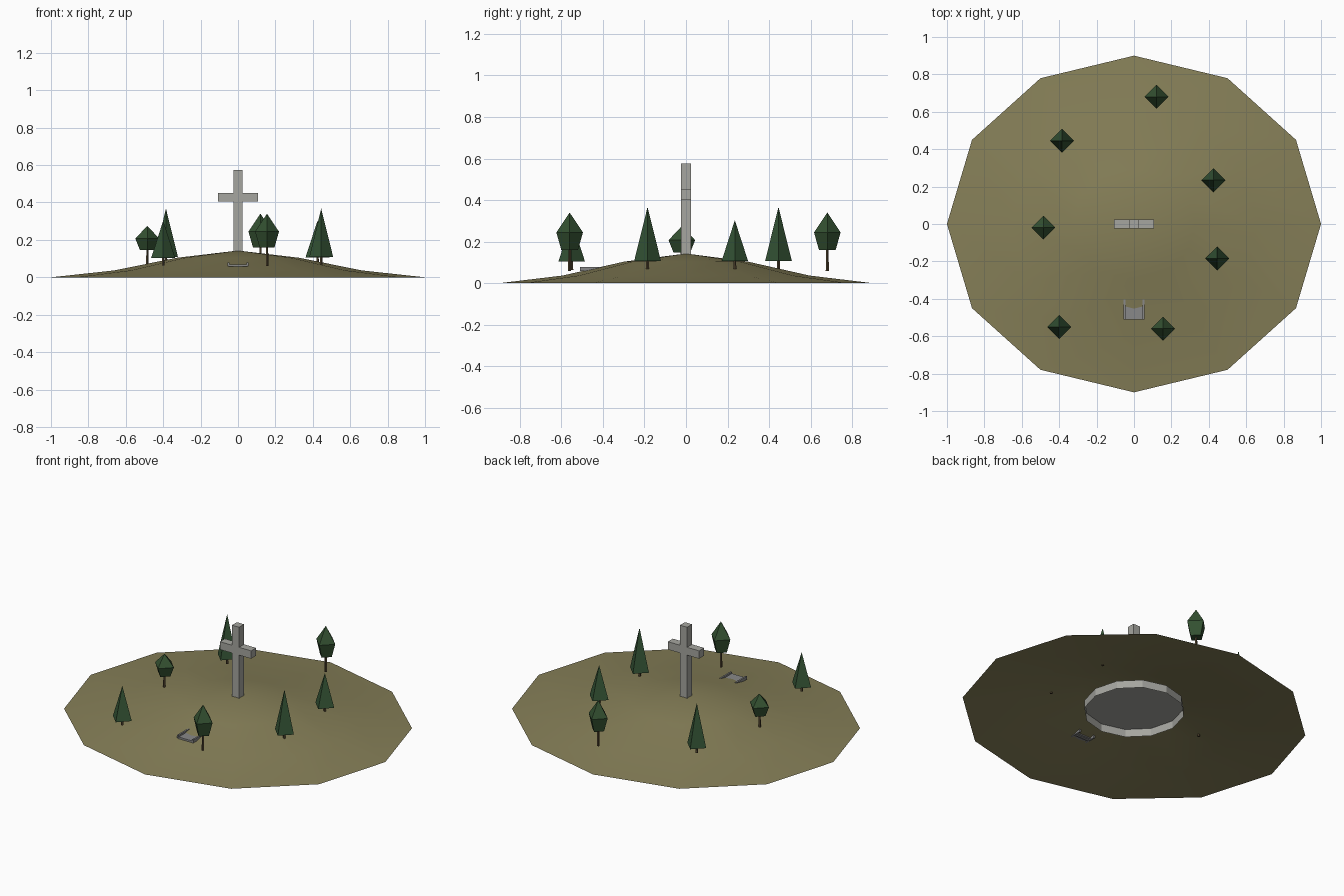
import bpy, bmesh
from math import cos, sin, tau

cube = bpy.data.objects.get("Cube")
if cube:
    bpy.data.objects.remove(cube, do_unlink=True)


def material(name, *rgb):
    m = bpy.data.materials.new(name)
    m.use_nodes = True
    m.diffuse_color = (*rgb, 1)
    bsdf = next(n for n in m.node_tree.nodes if n.type == 'BSDF_PRINCIPLED')
    bsdf.inputs["Base Color"].default_value = (*rgb, 1)
    return m


GRASS = material("dry_grass", 0.24, 0.215, 0.098)
STONE = material("pale_stone", 0.38, 0.38, 0.35)
GREY = material("weathered_grey", 0.25, 0.25, 0.25)
PINE = material("pine_green", 0.034, 0.086, 0.035)
LEAF = material("leaf_green", 0.034, 0.082, 0.031)
BARK = material("bark_brown", 0.10, 0.07, 0.035)


def finish(name, bm, mat, smooth=False):
    me = bpy.data.meshes.new(name)
    bm.to_mesh(me)
    bm.free()
    me.materials.append(mat)
    for p in me.polygons:
        p.use_smooth = smooth
    ob = bpy.data.objects.new(name, me)
    bpy.context.collection.objects.link(ob)
    return ob


def lathe(name, profile, sides, mat, at=(0, 0), squash=1, cap=True, smooth=False):
    """Stack rings of (radius, z) from bottom to top; radius 0 is a tip."""
    bm = bmesh.new()
    rings = []
    for r, z in profile:
        count = sides if r else 1
        rings.append([bm.verts.new((at[0] + r * cos(tau * i / sides),
                                    at[1] + r * squash * sin(tau * i / sides), z))
                      for i in range(count)])
    for a, b in zip(rings, rings[1:]):
        for i in range(sides):
            j = (i + 1) % sides
            if len(b) == 1:
                bm.faces.new((a[i], a[j], b[0]))
            else:
                bm.faces.new((a[i], a[j], b[j], b[i]))
    if cap:
        bm.faces.new(rings[0][::-1])
    if len(rings[-1]) > 1:
        bm.faces.new(rings[-1])
    return finish(name, bm, mat, smooth)


def box(name, lo, hi, mat):
    bm = bmesh.new()
    bmesh.ops.create_cube(bm, size=1)
    for v in bm.verts:
        v.co = [(l + h) / 2 + c * (h - l) for l, h, c in zip(lo, hi, v.co)]
    return finish(name, bm, mat)


# Open-bottomed hill with a hollow stone drum buried inside
lathe("hill", [(1, 0), (0.66, 0.037), (0.33, 0.104), (0, 0.143)], 12, GRASS,
      squash=0.9, cap=False, smooth=True)
lathe("buried_drum", [(0.28, 0.027), (0.28, 0.075)], 12, STONE, cap=False)

# Stone cross on the summit
box("cross_post", (-0.024, -0.024, 0.12), (0.024, 0.024, 0.575), STONE)
for side, name in ((-1, "right"), (1, "left")):
    x = sorted((side * 0.024, side * 0.106))
    box("cross_arm_" + name, (x[0], -0.024, 0.404), (x[1], 0.024, 0.452), STONE)

# Low bench sunk into the slope: slab, side rails and cross bars
box("bench_slab", (-0.045, -0.51, 0.063), (0.045, -0.43, 0.069), GREY)
for side, name in ((-1, "right"), (1, "left")):
    x = side * 0.051
    box("bench_rail_" + name, (x - 0.005, -0.51, 0.06), (x + 0.005, -0.405, 0.079), GREY)
for k, y in enumerate((-0.505, -0.45)):
    box(f"bench_bar_{k}", (-0.05, y - 0.005, 0.058), (0.05, y + 0.005, 0.066), GREY)

# Trees: position, crown base height, crown tip height
pines = [(-0.385, 0.445, 0.108, 0.367), (0.445, -0.185, 0.108, 0.367),
         (0.425, 0.235, 0.106, 0.303), (-0.4, -0.55, 0.104, 0.303)]
leafy = [(0.12, 0.68, 0.16, 0.34), (0.155, -0.56, 0.16, 0.34),
         (-0.485, -0.02, 0.147, 0.275)]
for k, (x, y, low, tip) in enumerate(pines):
    lathe(f"pine_crown_{k}", [(0.064, low), (0, tip)], 4, PINE, (x, y))
    lathe(f"pine_trunk_{k}", [(0.008, 0.064), (0.006, low + 0.01)], 5, BARK, (x, y))
for k, (x, y, low, tip) in enumerate(leafy):
    wide = low + (tip - low) * 0.47
    lathe(f"leafy_crown_{k}", [(0.04, low), (0.064, wide), (0, tip)], 4, LEAF, (x, y))
    lathe(f"leafy_trunk_{k}", [(0.008, 0.06), (0.006, low + 0.01)], 5, BARK, (x, y))
